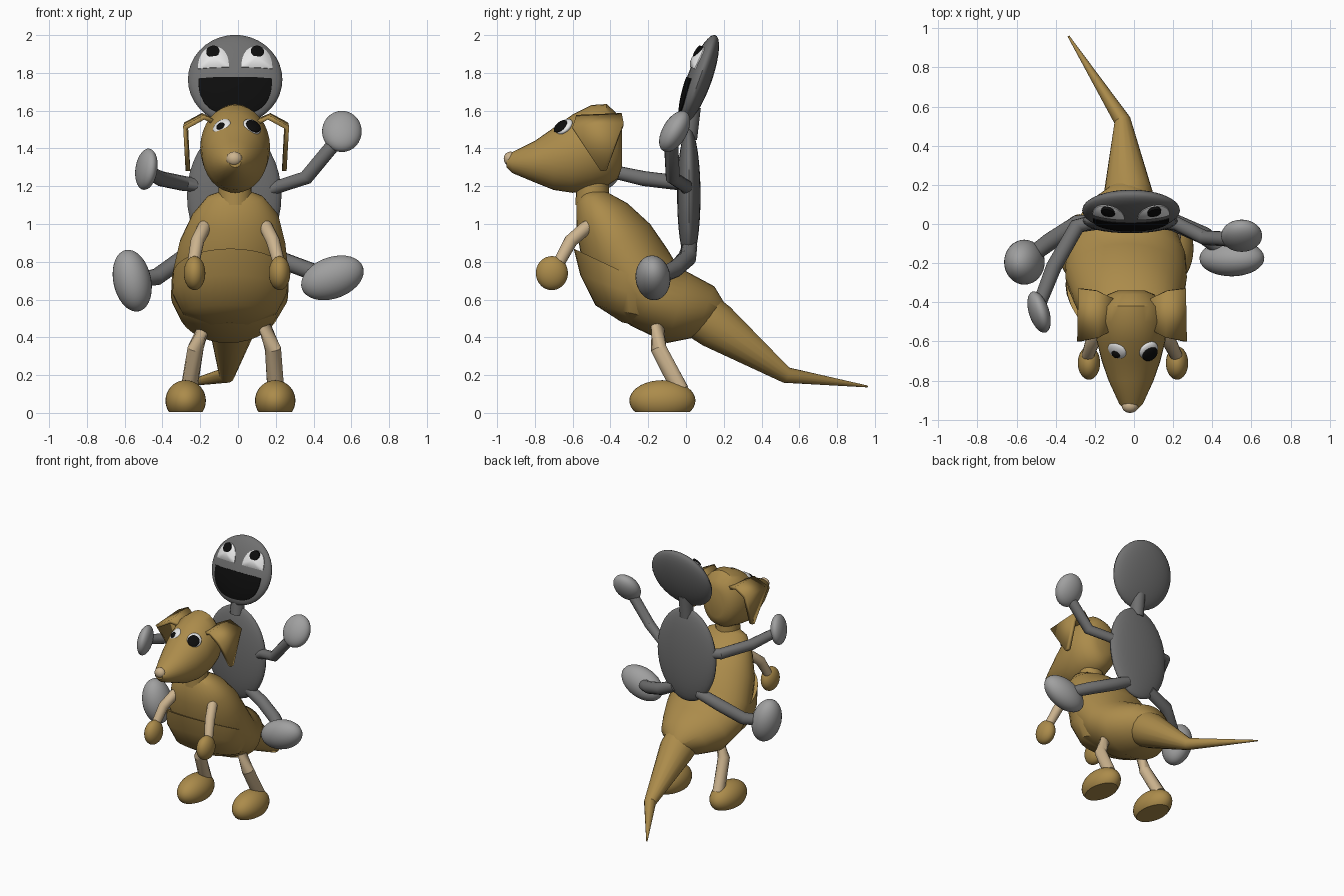
import bpy, bmesh
from math import sin, cos, pi, radians, sqrt
from mathutils import Vector, Euler, Matrix

cube = bpy.data.objects.get("Cube")
if cube:
    bpy.data.objects.remove(cube, do_unlink=True)


def material(name, r, g, b):
    mat = bpy.data.materials.new(name)
    mat.use_nodes = True
    mat.diffuse_color = (r, g, b, 1)
    mat.node_tree.nodes["Principled BSDF"].inputs["Base Color"].default_value = (r, g, b, 1)
    return mat


FUR = material("tan fur", .41, .26, .07)
CREAM = material("cream limbs", .6, .45, .27)
GREY = material("dark grey", .16, .16, .16)
PALE = material("pale grey", .35, .35, .35)
WHITE = material("eye white", .85, .85, .85)
BLACK = material("black", .004, .004, .004)


def finish(name, bm, mat, angle=40):
    """Turn a bmesh into a smooth shaded object that keeps sharp edges."""
    bmesh.ops.recalc_face_normals(bm, faces=bm.faces)
    mesh = bpy.data.meshes.new(name)
    bm.to_mesh(mesh)
    bm.free()
    mesh.materials.append(mat)
    obj = bpy.data.objects.new(name, mesh)
    bpy.context.collection.objects.link(obj)
    mesh.shade_smooth()
    mesh.set_sharp_from_angle(angle=radians(angle))
    return obj


def bridge(name, rings, mat, angle=40):
    """Skin a list of equal point rings and cap both ends."""
    bm = bmesh.new()
    loops = [[bm.verts.new(p) for p in ring] for ring in rings]
    n = len(loops[0])
    for a, b in zip(loops, loops[1:]):
        for i in range(n):
            j = (i + 1) % n
            bm.faces.new((a[i], a[j], b[j], b[i]))
    bm.faces.new(loops[0])
    bm.faces.new(loops[-1])
    return finish(name, bm, mat, angle)


def loft(name, sections, mat, n=32):
    """Sections: upper (y, z), lower (y, z), half width, centre x."""
    rings = []
    for upper, lower, width, cx in sections:
        p, q = Vector((cx, *upper)), Vector((cx, *lower))
        mid, half = (p + q) / 2, (p - q) / 2
        rings.append([mid + half * cos(2 * pi * i / n) + Vector((width * sin(2 * pi * i / n), 0, 0))
                      for i in range(n)])
    return bridge(name, rings, mat)


def limb(name, points, radii, mat, n=14):
    """Tapered tube along a bent path."""
    pts = [Vector(p) for p in points]
    rings = []
    for k, p in enumerate(pts):
        before, after = pts[max(k - 1, 0)], pts[min(k + 1, len(pts) - 1)]
        turn = (after - before).to_track_quat('Z', 'Y')
        rings.append([p + turn @ Vector((cos(2 * pi * i / n), sin(2 * pi * i / n), 0)) * radii[k]
                      for i in range(n)])
    return bridge(name, rings, mat, 35)


def blob(name, centre, size, mat, rot=(0, 0, 0), floor=None, turn=None):
    """Ellipsoid, optionally flattened at a floor height."""
    bm = bmesh.new()
    bmesh.ops.create_uvsphere(bm, u_segments=32, v_segments=18, radius=1)
    if turn is None:
        turn = Euler([radians(a) for a in rot]).to_matrix()
    bm.transform(Matrix.Translation(centre) @ turn.to_4x4() @ Matrix.Diagonal((*size, 1)))
    if floor is not None:
        geom = bm.verts[:] + bm.edges[:] + bm.faces[:]
        cut = bmesh.ops.bisect_plane(bm, geom=geom, plane_co=(0, 0, floor), plane_no=(0, 0, -1),
                                     clear_outer=True)
        bmesh.ops.holes_fill(bm, edges=[e for e in bm.edges if e.is_boundary])
    return finish(name, bm, mat)


# --- Lower animal: body, pouch, neck, head, tail ---
loft("body", [
    ((.21, .57), (.17, .46), .07, -.05),
    ((.15, .67), (.05, .40), .19, -.05),
    ((.02, .74), (-.10, .37), .27, -.05),
    ((-.04, .77), (-.29, .46), .31, -.045),
    ((-.10, .87), (-.45, .58), .31, -.04),
    ((-.19, 1.0), (-.55, .80), .28, -.03),
    ((-.31, 1.11), (-.58, .97), .23, -.015),
    ((-.42, 1.17), (-.58, 1.11), .15, -.015),
    ((-.45, 1.18), (-.55, 1.17), .07, -.015)], FUR)
loft("pouch", [
    ((-.02, .60), (-.595, .87), .305, -.04),
    ((-.06, .55), (-.56, .73), .305, -.045),
    ((-.12, .49), (-.48, .57), .25, -.045),
    ((-.2, .45), (-.34, .48), .1, -.045)], FUR)
limb("neck", [(-.015, -.495, 1.1), (-.015, -.495, 1.25)], [.09, .085], FUR, 20)
loft("head", [((y, top), (y, low), w, -.015) for y, top, low, w in (
    (-.95, 1.35, 1.3, .03), (-.92, 1.38, 1.27, .06), (-.8, 1.44, 1.22, .115),
    (-.7, 1.51, 1.18, .15), (-.6, 1.58, 1.165, .175), (-.5, 1.63, 1.18, .185),
    (-.42, 1.635, 1.2, .165), (-.36, 1.58, 1.24, .12), (-.34, 1.52, 1.3, .07))], FUR)
blob("nose", (-.02, -.93, 1.345), (.042, .035, .038), CREAM)
limb("tail", [(-.03, .06, .53), (-.03, .16, .46), (-.06, .53, .2), (-.335, .96, .14)],
     [.13, .125, .043, .005], FUR, 16)

# --- Folded ears ---
for side, word in ((1, "left"), (-1, "right")):
    bm = bmesh.new()
    rows = [((.1, -.38, 1.54), (.1, -.54, 1.53)), ((.18, -.34, 1.575), (.17, -.58, 1.565)),
            ((.265, -.33, 1.53), (.27, -.6, 1.51)), ((.255, -.42, 1.285), (.255, -.45, 1.28))]
    rows = [[bm.verts.new((side * x - .01, y, z)) for x, y, z in row] for row in rows]
    for (a, b), (c, d) in zip(rows, rows[1:]):
        bm.faces.new((a, b, d, c))
    ear = finish(word + "_ear", bm, FUR, 20)
    thick = ear.modifiers.new("thickness", 'SOLIDIFY')
    thick.thickness = .025
    thick.offset = 0

# --- Animal eyes ---
for side, word, pupil in ((1, "left", .043), (-1, "right", .024)):
    normal = Vector((side * .45, -.58, .68)).normalized()
    turn = normal.to_track_quat('Z', 'Y').to_matrix()
    spot = Vector((side * .08 - .005, -.645, 1.515))
    blob(word + "_eye", spot, (.052, .052, .022), WHITE, turn=turn)
    blob(word + "_pupil", spot + normal * .016 + Vector((0, -.01, -.008)),
         (pupil, pupil, .013), BLACK, turn=turn)

# --- Animal arms and legs ---
for s, word in ((1, "left"), (-1, "right")):
    limb(word + "_arm", [(s * .14 - .015, -.46, 1.02), (s * .165 - .015, -.53, .98),
                         (s * .2 - .015, -.61, .91), (s * .225 - .01, -.67, .8)],
         [.03, .036, .036, .032], CREAM)
    blob(word + "_hand", (s * .225 - .005, -.71, .74), (.057, .085, .09), FUR)
    limb(word + "_leg", [(s * .16 - .02, -.15, .46), (s * .205 - .02, -.145, .34),
                         (s * .23 - .03, -.03, .12)], [.035, .043, .045], CREAM)
    blob(word + "_foot", (s * .237 - .04, -.125, .065), (.107, .175, .108), FUR, floor=.005)

# --- Rider: body, neck and tilted head ---
blob("rider_body", (-.02, .015, 1.15), (.25, .062, .36), GREY)
limb("rider_neck", [(-.015, .01, 1.45), (-.015, .03, 1.62)], [.05, .05], GREY)
HEAD, TILT, R, DEPTH = Vector((-.015, .07, 1.765)), Euler((radians(-20), 0, 0)).to_matrix(), .25, .065
blob("rider_head", HEAD, (R, DEPTH, R), GREY, rot=(-20, 0, 0))


def face_plate(name, outline, centre, mat, lift=.005, bulge=0.0, steps=8):
    """Thin plate that follows the front of the rider's head."""
    cu, cw = centre
    rings = []
    for k in range(steps + 1):
        f = max(1 - k / steps, .01)
        ring = []
        for u, w in outline:
            u, w = cu + (u - cu) * f, cw + (w - cw) * f
            y = -DEPTH * sqrt(max(1 - (u * u + w * w) / R ** 2, 0)) - lift - bulge * (1 - f * f)
            ring.append(HEAD + TILT @ Vector((u, y, w)))
        rings.append(ring)
    back = [p + TILT @ Vector((0, lift + .004, 0)) for p in rings[0]]
    return bridge(name, [back] + rings, mat)


def arch(cu, base, half, rise, power=1.0, n=28):
    """Half ellipse with a flat base; negative rise points down."""
    curve = [(cos(pi * i / n), sin(pi * i / n)) for i in range(n + 1)]
    arc = [(cu + half * abs(c) ** power * (1 if c > 0 else -1), base + rise * max(s, 0) ** power)
           for c, s in curve]
    return arc + [(cu + half * t, base) for t in (-.6, -.2, .2, .6)]


face_plate("rider_mouth", arch(0, -.01, .195, -.2, .8), (0, -.09), BLACK)
for s, word in ((1, "left"), (-1, "right")):
    face_plate("rider_" + word + "_eye", arch(s * .115, .045, .082, .125, .9), (s * .115, .1),
               WHITE, bulge=.018)
    dot = [(s * .118 + .035 * cos(a * pi / 12), .135 + .035 * sin(a * pi / 12)) for a in range(24)]
    face_plate("rider_" + word + "_pupil", dot, (s * .118, .135), BLACK, lift=.022, bulge=.004)

# --- Rider limbs: bent tubes ending in pale ellipsoids ---
limb("rider_left_arm", [(.14, .01, 1.17), (.22, 0, 1.2), (.36, -.07, 1.245), (.53, -.08, 1.45)],
     [.03, .035, .038, .038], GREY)
blob("rider_left_hand", (.55, -.06, 1.49), (.105, .065, .12), PALE, rot=(-30, 0, 0))
limb("rider_right_arm", [(-.18, .02, 1.2), (-.29, -.01, 1.215), (-.41, -.22, 1.24), (-.48, -.4, 1.28)],
     [.035, .04, .04, .035], GREY)
blob("rider_right_hand", (-.485, -.45, 1.29), (.05, .11, .11), PALE, rot=(0, 8, 18))
limb("rider_left_leg", [(.08, .02, .88), (.2, .01, .82), (.36, -.06, .76), (.48, -.15, .72)],
     [.04, .045, .045, .04], GREY)
blob("rider_left_foot", (.5, -.175, .715), (.172, .092, .11), PALE, rot=(10, -20, 0))
limb("rider_right_leg", [(-.12, .02, .88), (-.29, 0, .82), (-.43, -.09, .72), (-.55, -.18, .7)],
     [.04, .045, .045, .04], GREY)
blob("rider_right_foot", (-.56, -.195, .7), (.1, .115, .166), PALE, rot=(0, -12, 0))
